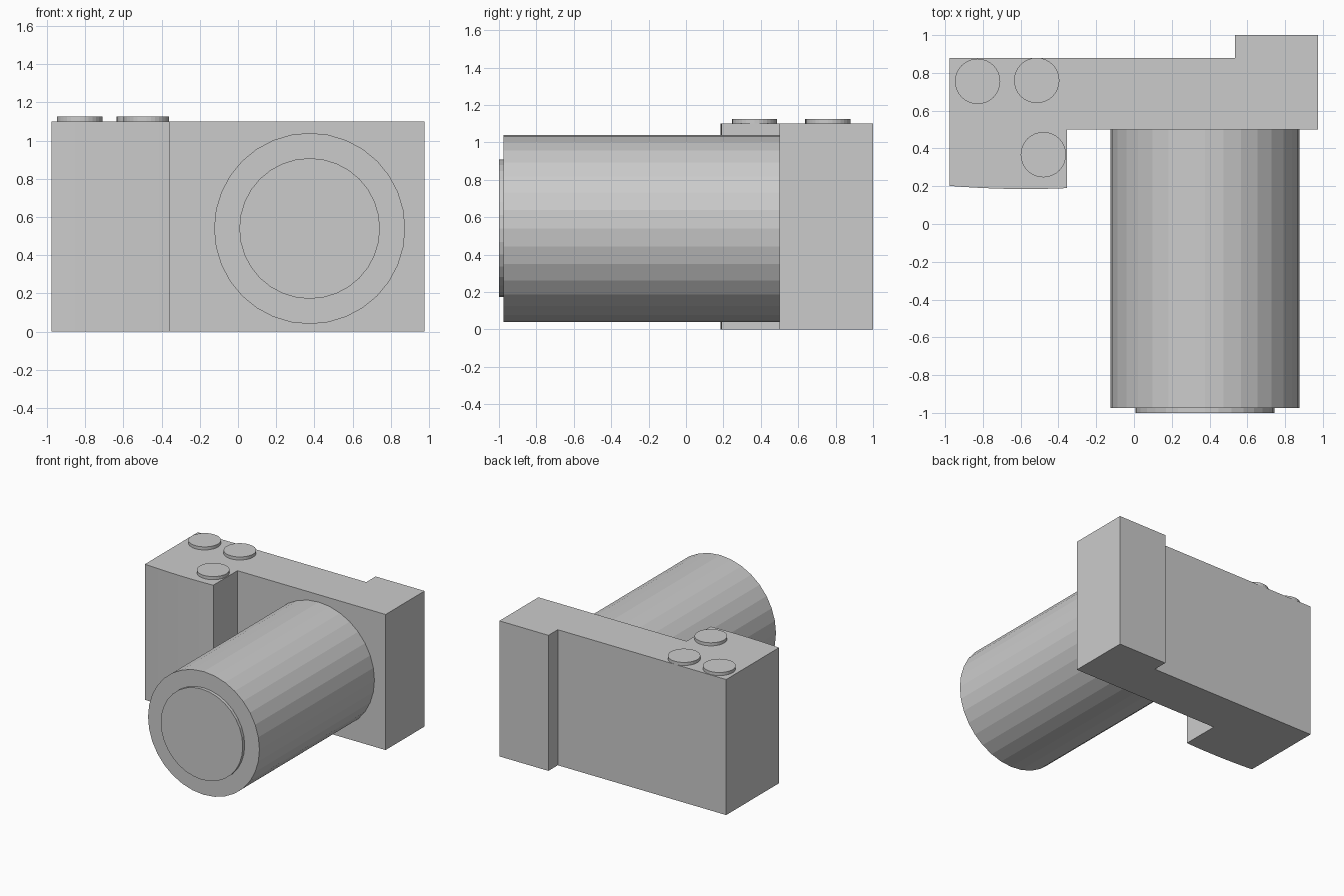
import bpy
import bmesh
from math import pi
from mathutils import Matrix

cube = bpy.data.objects.get("Cube")
if cube:
    bpy.data.objects.remove(cube, do_unlink=True)

# Single plain grey
GREY = (0.6, 0.6, 0.6, 1)
grey = bpy.data.materials.new("plain grey")
grey.use_nodes = True
grey.diffuse_color = GREY
grey.node_tree.nodes["Principled BSDF"].inputs["Base Color"].default_value = GREY


def finish(name, bm):
    bmesh.ops.recalc_face_normals(bm, faces=bm.faces)
    mesh = bpy.data.meshes.new(name)
    bm.to_mesh(mesh)
    bm.free()
    mesh.materials.append(grey)
    obj = bpy.data.objects.new(name, mesh)
    bpy.context.collection.objects.link(obj)
    return obj


def prism(name, outline, z0, z1):
    """Extrude a plan outline upward."""
    bm = bmesh.new()
    base = bm.faces.new([bm.verts.new((x, y, z0)) for x, y in outline])
    top = bmesh.ops.extrude_face_region(bm, geom=[base])["geom"]
    verts = [v for v in top if isinstance(v, bmesh.types.BMVert)]
    bmesh.ops.translate(bm, verts=verts, vec=(0, 0, z1 - z0))
    return finish(name, bm)


def box(name, x0, x1, y0, y1, z0, z1):
    return prism(name, [(x0, y0), (x1, y0), (x1, y1), (x0, y1)], z0, z1)


def cylinder(name, center, radius, depth, along_y=False):
    bm = bmesh.new()
    turn = Matrix.Rotation(pi / 2, 4, "X") if along_y else Matrix()
    bmesh.ops.create_cone(bm, cap_ends=True, segments=32, radius1=radius,
                          radius2=radius, depth=depth,
                          matrix=Matrix.Translation(center) @ turn)
    return finish(name, bm)


HEIGHT = 1.1

# Main body and the raised block on the back
box("camera_body", -0.977, 0.975, 0.5, 0.88, 0, HEIGHT)
box("rear_block", 0.535, 0.975, 0.88, 1.0, 0, HEIGHT)

# Hand grip with a gently bowed front
left, right, steps = -0.977, -0.355, 10
front = []
for i in range(steps + 1):
    t = i / steps
    bow = 0.04 * t * (1 - t)
    front.append((left + (right - left) * t, 0.202 - 0.012 * t - bow))
prism("hand_grip", front + [(right, 0.5), (left, 0.5)], 0, HEIGHT)

# Lens barrel and front glass
cylinder("lens_barrel", (0.375, -0.2375, 0.54), 0.5, 1.475, True)
cylinder("lens_glass", (0.375, -0.98, 0.54), 0.368, 0.04, True)

# Round buttons on top
spots = {"rear_button": (-0.828, 0.755), "middle_button": (-0.515, 0.76),
         "shutter_button": (-0.48, 0.367)}
for name, (x, y) in spots.items():
    cylinder(name, (x, y, HEIGHT + 0.0075), 0.12, 0.035)
